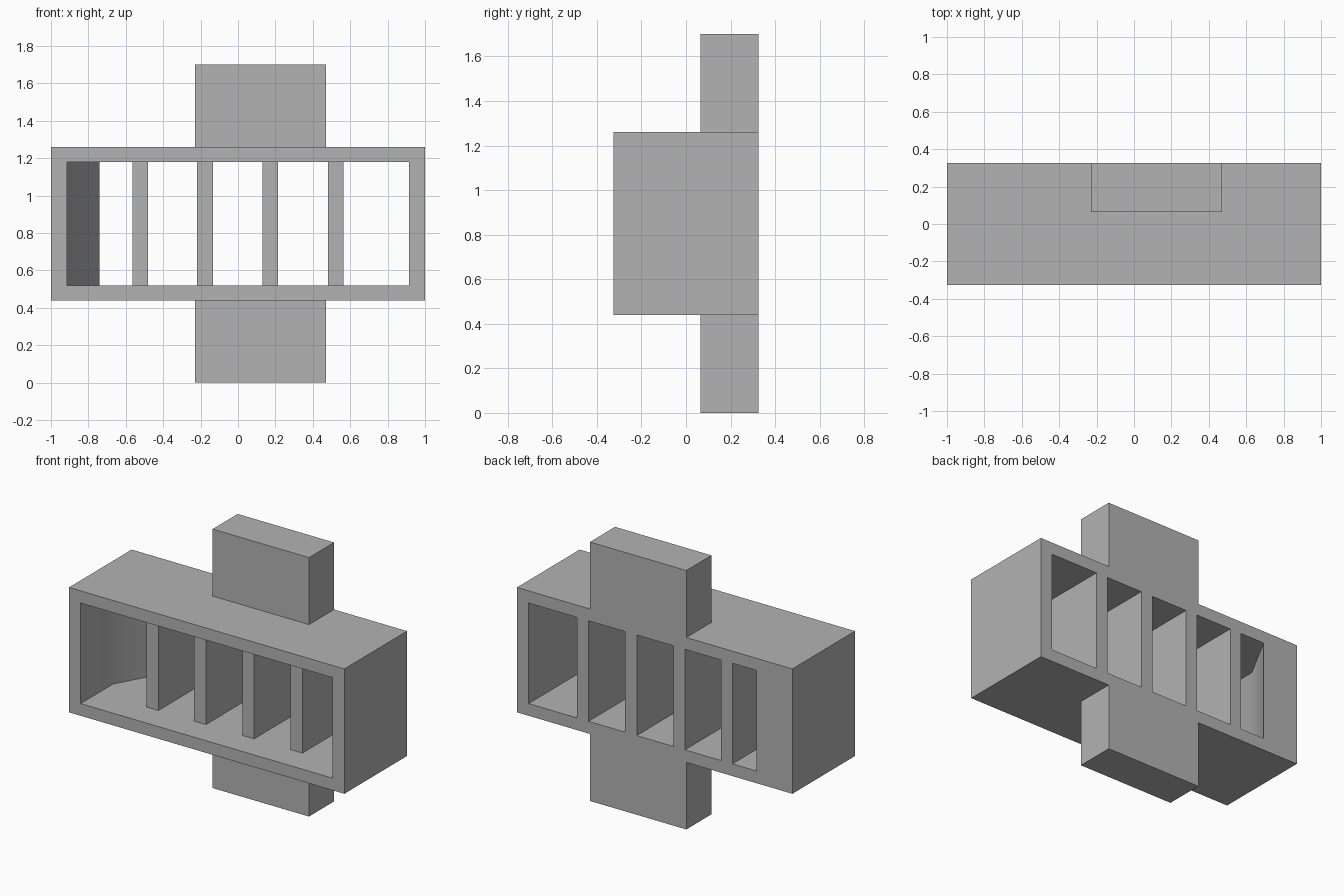
import bpy
import bmesh
from mathutils import Vector

cube = bpy.data.objects.get("Cube")
if cube:
    bpy.data.objects.remove(cube, do_unlink=True)

grey = bpy.data.materials.new("plain grey")
grey.use_nodes = True
colour = (0.45, 0.45, 0.45, 1)
grey.diffuse_color = colour
grey.node_tree.nodes["Principled BSDF"].inputs["Base Color"].default_value = colour

FRONT, BACK = -0.325, 0.325
BOTTOM, TOP, HEIGHT = 0.44, 1.26, 1.70
WALL = 0.085


def prism(name, outline, z0, z1):
    """Extrude a plan outline between two heights."""
    bm = bmesh.new()
    face = bm.faces.new([bm.verts.new((x, y, z0)) for x, y in outline])
    top = bmesh.ops.extrude_face_region(bm, geom=[face])["geom"]
    verts = [v for v in top if isinstance(v, bmesh.types.BMVert)]
    bmesh.ops.translate(bm, verts=verts, vec=Vector((0, 0, z1 - z0)))
    bmesh.ops.recalc_face_normals(bm, faces=bm.faces)
    mesh = bpy.data.meshes.new(name)
    bm.to_mesh(mesh)
    bm.free()
    mesh.materials.append(grey)
    obj = bpy.data.objects.new(name, mesh)
    bpy.context.collection.objects.link(obj)
    return obj


def rect(x0, x1, y0, y1):
    return [(x0, y0), (x1, y0), (x1, y1), (x0, y1)]


def combine(target, other, operation):
    """Apply a boolean and discard the helper."""
    mod = target.modifiers.new(operation, "BOOLEAN")
    mod.operation = operation
    mod.solver = "EXACT"
    mod.object = other
    bpy.context.view_layer.objects.active = target
    bpy.ops.object.modifier_apply(modifier=mod.name)
    bpy.data.objects.remove(other, do_unlink=True)


# Housing with an upright tab through its back, offset to one side
housing = prism("vent_housing", rect(-1, 1, FRONT, BACK), BOTTOM, TOP)
tab = prism("mounting_tab", rect(-0.23, 0.47, 0.065, BACK), 0, HEIGHT)
combine(housing, tab, "UNION")

# Chamber plan: open front and back, slanted end wall, four dividers
inner = 1 - WALL
past = BACK + 0.1
slope_x = -0.74 + (past - BACK) * 0.55
outline = [(-inner, FRONT - 0.1), (inner, FRONT - 0.1), (inner, past)]
for x in (0.48, 0.13, -0.22, -0.565):
    outline += [(x + WALL, past), (x + WALL, -0.14), (x, -0.14), (x, past)]
outline += [(slope_x, past), (-inner, 0.01)]
chamber = prism("chamber_cutter", outline, BOTTOM + 0.08, TOP - 0.08)
chamber.hide_render = True
combine(housing, chamber, "DIFFERENCE")

# Soft shading across the shallow bend of the end wall
bpy.ops.object.select_all(action="DESELECT")
housing.select_set(True)
bpy.context.view_layer.objects.active = housing
bpy.ops.object.shade_smooth_by_angle(angle=0.5236)
